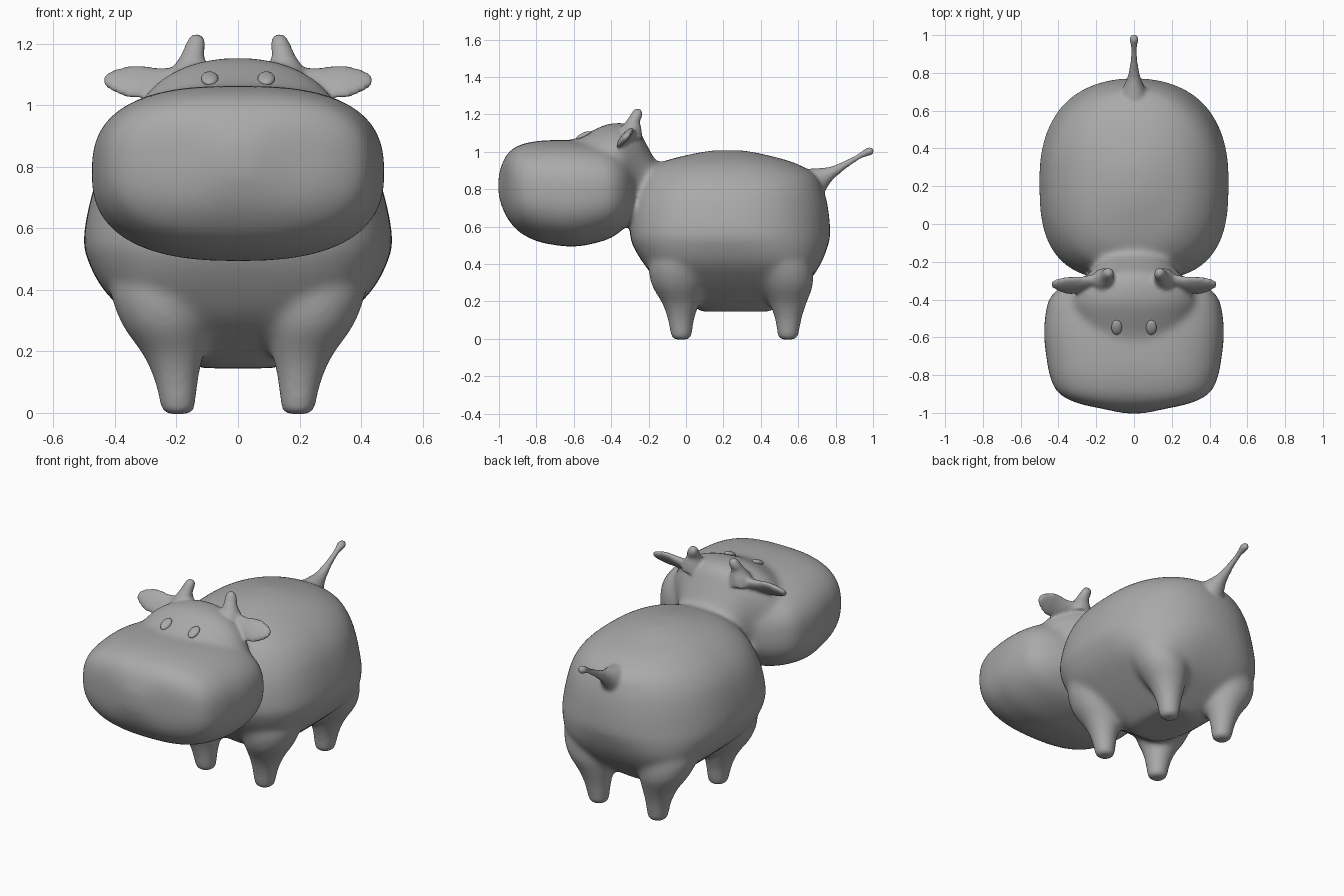
import bpy, bmesh, math
from mathutils import Vector, Matrix

cube = bpy.data.objects.get("Cube")
if cube:
    bpy.data.objects.remove(cube, do_unlink=True)

clay = bpy.data.materials.new("clay_grey")
clay.use_nodes = True
GREY = (0.4, 0.4, 0.4, 1)
clay.diffuse_color = GREY
clay.node_tree.nodes["Principled BSDF"].inputs["Base Color"].default_value = GREY


def smooth_path(rows, steps=5):
    """Catmull-Rom interpolation between cross-sections."""
    rows = [Vector(r) for r in rows]
    out = []
    for i in range(len(rows) - 1):
        b, c = rows[i], rows[i + 1]
        a = rows[i - 1] if i else b
        d = rows[min(i + 2, len(rows) - 1)]
        for s in range(steps):
            t = s / steps
            out.append(b + (c - a) * (t / 2) + (a * 2 - b * 5 + c * 4 - d) * (t * t / 2)
                       + (b * 3 - a - c * 3 + d) * (t ** 3 / 2))
    return out + [rows[-1]]


def loft(bm, axis, sections, tilt=0.0, sides=48):
    """Skin superellipse rings; a section is (position, centre u, v, half size u, v,
    squareness of the +v half, squareness of the -v half)."""
    u, v = [k for k in range(3) if k != axis]
    rings = []
    for pos, cu, cv, hu, hv, high, low in smooth_path(sections):
        ring = []
        for k in range(sides):
            a = math.tau * k / sides
            c, s = math.cos(a), math.sin(a)
            e = 2 / (high if s >= 0 else low)
            p = max(hu, 0.002) * math.copysign(abs(c) ** e, c)
            q = max(hv, 0.002) * math.copysign(abs(s) ** e, s)
            co = [0, 0, 0]
            co[axis] = pos
            co[u] = cu + p * math.cos(tilt) - q * math.sin(tilt)
            co[v] = cv + p * math.sin(tilt) + q * math.cos(tilt)
            ring.append(bm.verts.new(co))
        rings.append(ring)
    faces = [bm.faces.new(rings[0]), bm.faces.new(rings[-1])]
    for r0, r1 in zip(rings, rings[1:]):
        for k in range(sides):
            n = (k + 1) % sides
            faces.append(bm.faces.new((r0[k], r0[n], r1[n], r1[k])))
    bmesh.ops.recalc_face_normals(bm, faces=faces)


def blend(bm, name, voxel, iterations):
    """Fuse overlapping volumes into one skin and soften the joins."""
    mesh = bpy.data.meshes.new(name)
    bm.to_mesh(mesh)
    bm.free()
    obj = bpy.data.objects.new(name, mesh)
    bpy.context.collection.objects.link(obj)
    fuse = obj.modifiers.new("fuse", 'REMESH')
    fuse.mode, fuse.voxel_size = 'VOXEL', voxel
    soften = obj.modifiers.new("soften", 'SMOOTH')
    soften.factor, soften.iterations = 0.5, iterations
    graph = bpy.context.evaluated_depsgraph_get()
    done = bpy.data.meshes.new_from_object(obj.evaluated_get(graph))
    obj.modifiers.clear()
    obj.data = done
    return obj


bm = bmesh.new()

# Barrel of the body: height, half width, front, back, squareness of rear and front
barrel = [(0.145, 0.13, 0.08, 0.45, 3, 3), (0.2, 0.21, 0, 0.53, 3.5, 3.5),
          (0.3, 0.335, -0.14, 0.65, 3.6, 3.6), (0.4, 0.437, -0.225, 0.72, 3.1, 3.4),
          (0.5, 0.49, -0.285, 0.76, 2.5, 3), (0.57, 0.502, -0.3, 0.772, 2.25, 2.9),
          (0.7, 0.478, -0.29, 0.76, 2.2, 2.8), (0.8, 0.44, -0.26, 0.735, 2.2, 2.7),
          (0.88, 0.375, -0.22, 0.69, 2.2, 2.6), (0.945, 0.28, -0.13, 0.57, 2.2, 2.4),
          (0.99, 0.15, 0.04, 0.4, 2.2, 2.2), (1.008, 0.05, 0.15, 0.3, 2, 2)]
loft(bm, 2, [(z, 0, (f + b) / 2, w, (b - f) / 2, rear, fore)
             for z, w, f, b, rear, fore in barrel])

# Four legs flaring up into the barrel: height, x, front y, back y, radius
leg = [(-0.005, 0.195, -0.025, 0.545, 0.05), (0.015, 0.195, -0.025, 0.545, 0.057),
       (0.1, 0.2, -0.027, 0.547, 0.071), (0.155, 0.206, -0.027, 0.546, 0.087),
       (0.2, 0.213, -0.03, 0.545, 0.104), (0.3, 0.238, -0.042, 0.535, 0.146),
       (0.42, 0.25, -0.03, 0.5, 0.165), (0.52, 0.22, 0.02, 0.45, 0.14)]
for sx in (-1, 1):
    loft(bm, 2, [(z, sx * x, front, r, r, 2, 2) for z, x, front, back, r in leg])
    loft(bm, 2, [(z, sx * x, back, r, r, 2, 2) for z, x, front, back, r in leg])

# Broad muzzle: position, centre height, half width, half height
muzzle = [(-1.003, 0.82, 0.05, 0.05), (-0.98, 0.82, 0.16, 0.125), (-0.945, 0.815, 0.31, 0.185),
          (-0.89, 0.803, 0.405, 0.233), (-0.8, 0.79, 0.447, 0.267), (-0.7, 0.782, 0.465, 0.281),
          (-0.6, 0.777, 0.476, 0.284), (-0.5, 0.78, 0.472, 0.272), (-0.4, 0.785, 0.45, 0.245),
          (-0.33, 0.787, 0.385, 0.195), (-0.28, 0.785, 0.28, 0.14)]
loft(bm, 1, [(y, 0, z, w, h, 2.7, 2.5) for y, z, w, h in muzzle])

# Forehead and neck
neck = [(-0.72, 0.89, 0.25, 0.14), (-0.64, 0.89, 0.28, 0.165), (-0.57, 0.89, 0.3, 0.19),
        (-0.5, 0.88, 0.33, 0.234), (-0.42, 0.88, 0.35, 0.268), (-0.35, 0.89, 0.33, 0.264),
        (-0.29, 0.89, 0.27, 0.256), (-0.25, 0.87, 0.23, 0.245), (-0.2, 0.83, 0.195, 0.19),
        (-0.15, 0.79, 0.185, 0.155), (-0.05, 0.78, 0.2, 0.15), (0.1, 0.78, 0.2, 0.15)]
loft(bm, 1, [(y, 0, z, w, h, 2.2, 2.2) for y, z, w, h in neck])
torso = blend(bm, "torso", 0.012, 25)

# Horns, ears and tail fused on with a lighter blend
bm = bmesh.new()
bm.from_mesh(torso.data)
bpy.data.objects.remove(torso, do_unlink=True)

horn = [(1.07, 0.157, -0.3, 0.068), (1.12, 0.155, -0.295, 0.057), (1.16, 0.148, -0.285, 0.039),
        (1.19, 0.14, -0.268, 0.034), (1.215, 0.135, -0.26, 0.027), (1.23, 0.134, -0.258, 0.014)]
ear = [(0.16, -0.29, 1.09, 0.035, 0.035), (0.22, -0.3, 1.088, 0.026, 0.04),
       (0.27, -0.316, 1.08, 0.023, 0.053), (0.32, -0.325, 1.077, 0.021, 0.066),
       (0.36, -0.325, 1.077, 0.02, 0.064), (0.4, -0.322, 1.079, 0.017, 0.047),
       (0.425, -0.32, 1.08, 0.014, 0.031), (0.439, -0.32, 1.082, 0.008, 0.014)]
for sx in (-1, 1):
    loft(bm, 2, [(z, sx * x, y, r, r, 2, 2) for z, x, y, r in horn])
    loft(bm, 0, [(sx * x, y, z, t, h, 2, 2) for x, y, z, t, h in ear], tilt=-0.7)

tail = [(0.66, 0.8, 0.09, 0.11), (0.72, 0.832, 0.06, 0.082), (0.77, 0.876, 0.037, 0.044),
        (0.83, 0.917, 0.024, 0.027), (0.9, 0.96, 0.017, 0.019), (0.94, 0.985, 0.018, 0.019),
        (0.97, 1.0, 0.024, 0.024), (0.995, 1.003, 0.02, 0.02), (1.006, 1.005, 0.008, 0.008)]
loft(bm, 1, [(y, 0, z, w, h, 2, 2) for y, z, w, h in tail])
body = blend(bm, "body", 0.0105, 5)

# Eyes resting on the slope of the forehead
parts = [body]
for sx, side in ((1, "left"), (-1, "right")):
    mesh = bpy.data.meshes.new(side + "_eye")
    eye = bmesh.new()
    place = (Matrix.Translation((sx * 0.092, -0.548, 1.087)) @ Matrix.Rotation(0.45, 4, 'X')
             @ Matrix.Diagonal((0.028, 0.043, 0.015, 1)))
    bmesh.ops.create_uvsphere(eye, u_segments=24, v_segments=12, radius=1, matrix=place)
    eye.to_mesh(mesh)
    eye.free()
    obj = bpy.data.objects.new(side + "_eye", mesh)
    bpy.context.collection.objects.link(obj)
    parts.append(obj)

for obj in parts:
    obj.data.materials.clear()
    obj.data.materials.append(clay)
    for poly in obj.data.polygons:
        poly.material_index = 0
        poly.use_smooth = True
